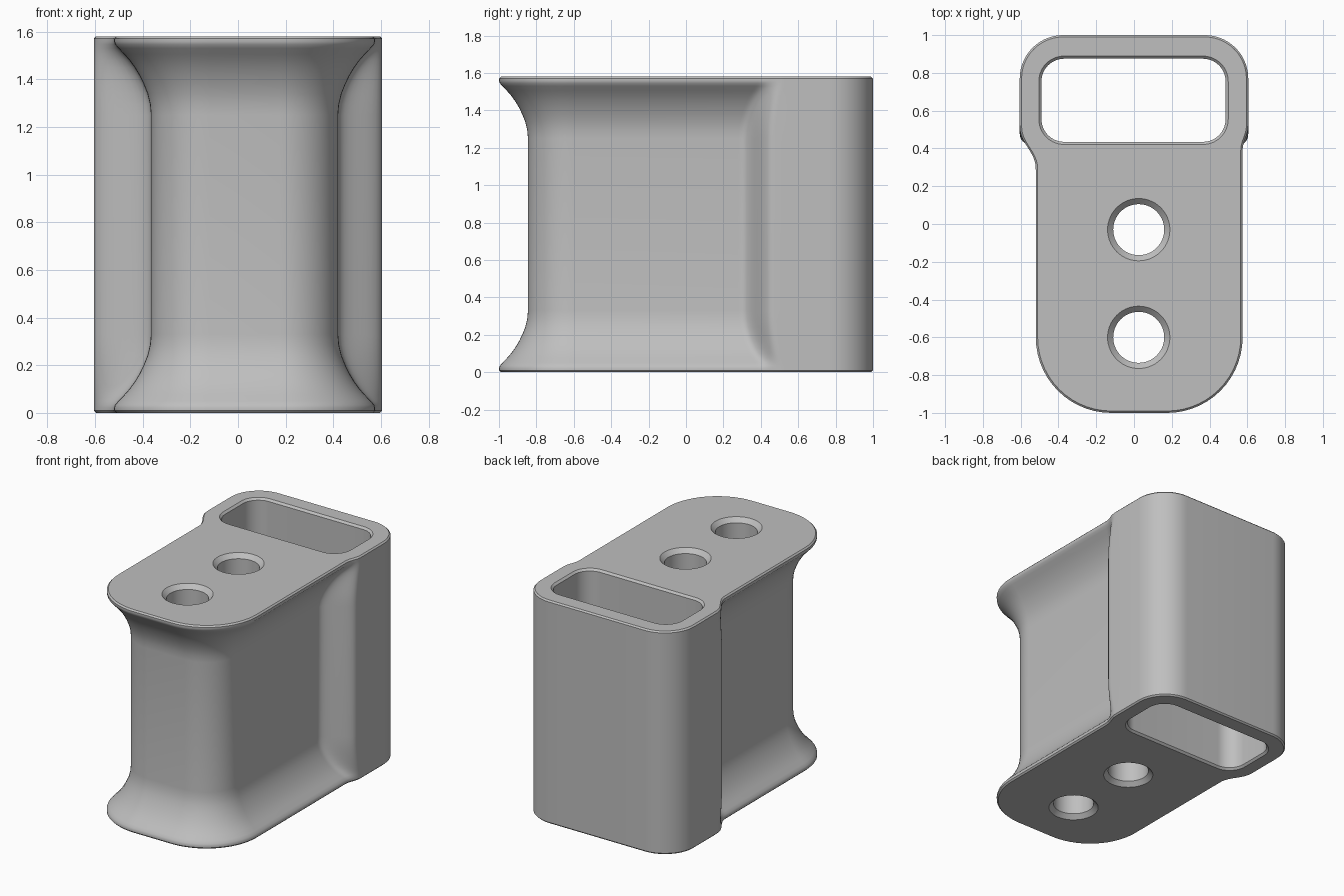
import bpy, bmesh, math

cube = bpy.data.objects.get("Cube")
if cube:
    bpy.data.objects.remove(cube, do_unlink=True)

H = 1.58       # total height
WAIST = 0.155  # depth of the finger recess

grey = bpy.data.materials.new("light_grey")
grey.use_nodes = True
colour = (0.52, 0.52, 0.52, 1)
grey.diffuse_color = colour
grey.node_tree.nodes["Principled BSDF"].inputs["Base Color"].default_value = colour


def arc(cx, cy, r, start, steps=14):
    """Quarter circle, counter-clockwise from the start angle in degrees."""
    angles = [math.radians(start + 90 * i / steps) for i in range(steps + 1)]
    return [(cx + r * math.cos(a), cy + r * math.sin(a)) for a in angles]


def rounded_rect(x0, x1, y0, y1, r):
    return (arc(x1 - r, y0 + r, r, -90) + arc(x1 - r, y1 - r, r, 0)
            + arc(x0 + r, y1 - r, r, 90) + arc(x0 + r, y0 + r, r, 180))


def shoulder(x_wall, x_box, y0, y1, steps=14):
    """S-curve from the recessed wall out to the rear box."""
    pts = []
    for i in range(steps + 1):
        t = i / steps
        s = t ** 3 * (t * (6 * t - 15) + 10)
        pts.append((x_wall + (x_box - x_wall) * s, y0 + (y1 - y0) * t))
    return pts


def outline(recess, edge):
    """Body section: recess narrows the grip only, edge insets everything."""
    d = recess + edge
    k = recess / WAIST
    left, right, front = -0.52 + d, 0.575 - d, -1 + d
    box, back = 0.605 - edge, 1 - edge
    r, rb = 0.4 - d, 0.23 - edge
    y_end = 0.53 - 0.05 * k
    pts = arc(right - r, front + r, r, -90)
    pts += shoulder(right, box, 0.38 - 0.1 * k, y_end)
    pts += arc(box - rb, back - rb, rb, 0)
    pts += arc(rb - box, back - rb, rb, 90)
    pts += shoulder(left, -box, 0.28, y_end)[::-1]
    pts += arc(left + r, front + r, r, 180)
    return pts


def loft(name, sections):
    """Skin a stack of (height, points) sections and cap both ends."""
    bm = bmesh.new()
    rings = [[bm.verts.new((x, y, z)) for x, y in pts] for z, pts in sections]
    n = len(rings[0])
    for a, b in zip(rings, rings[1:]):
        for i in range(n):
            j = (i + 1) % n
            bm.faces.new((a[i], a[j], b[j], b[i]))
    bm.faces.new(rings[0][::-1])
    bm.faces.new(rings[-1])
    mesh = bpy.data.meshes.new(name)
    bm.to_mesh(mesh)
    bm.free()
    mesh.materials.append(grey)
    obj = bpy.data.objects.new(name, mesh)
    bpy.context.collection.objects.link(obj)
    return obj


def chamfered_cutter(name, section, c):
    """Through-hole cutter that flares by c at the top and bottom faces."""
    over = 0.05
    steps = [(-over, c + over), (c, 0), (H - c, 0), (H + over, c + over)]
    return loft(name, [(z, section(grow)) for z, grow in steps])


# Body: flared lips at both ends around a recessed grip
flare = [(0.022, 0), (0.034, 0.004), (0.05, 0.018), (0.075, 0.042), (0.1, 0.064),
         (0.13, 0.086), (0.165, 0.107), (0.2, 0.124), (0.24, 0.14),
         (0.285, 0.151), (0.33, WAIST)]
half = [(0, 0, 0.01), (0.01, 0, 0)] + [(z, d, 0) for z, d in flare]
levels = half + [(H - z, d, e) for z, d, e in half[::-1]]
body = loft("grip_body", [(z, outline(d, e)) for z, d, e in levels])

# Rear slot and two round bores
cutters = [chamfered_cutter(
    "slot_cutter",
    lambda g: rounded_rect(-0.49 - g, 0.485 + g, 0.435 - g, 0.875 + g, 0.12 + g), 0.014)]
for y in (-0.03, -0.6):
    cutters.append(chamfered_cutter(
        "bore_cutter",
        lambda g, y=y: [p for q in range(4) for p in
                        arc(0.025, y, 0.135 + g, q * 90)[:-1]], 0.03))

bpy.context.view_layer.objects.active = body
body.select_set(True)
for cutter in cutters:
    cutter.hide_render = True
    mod = body.modifiers.new("cut", "BOOLEAN")
    mod.operation = "DIFFERENCE"
    mod.solver = "EXACT"
    mod.object = cutter
    bpy.ops.object.modifier_apply(modifier=mod.name)
    bpy.data.objects.remove(cutter, do_unlink=True)

bpy.ops.object.shade_smooth_by_angle(angle=math.radians(30))
